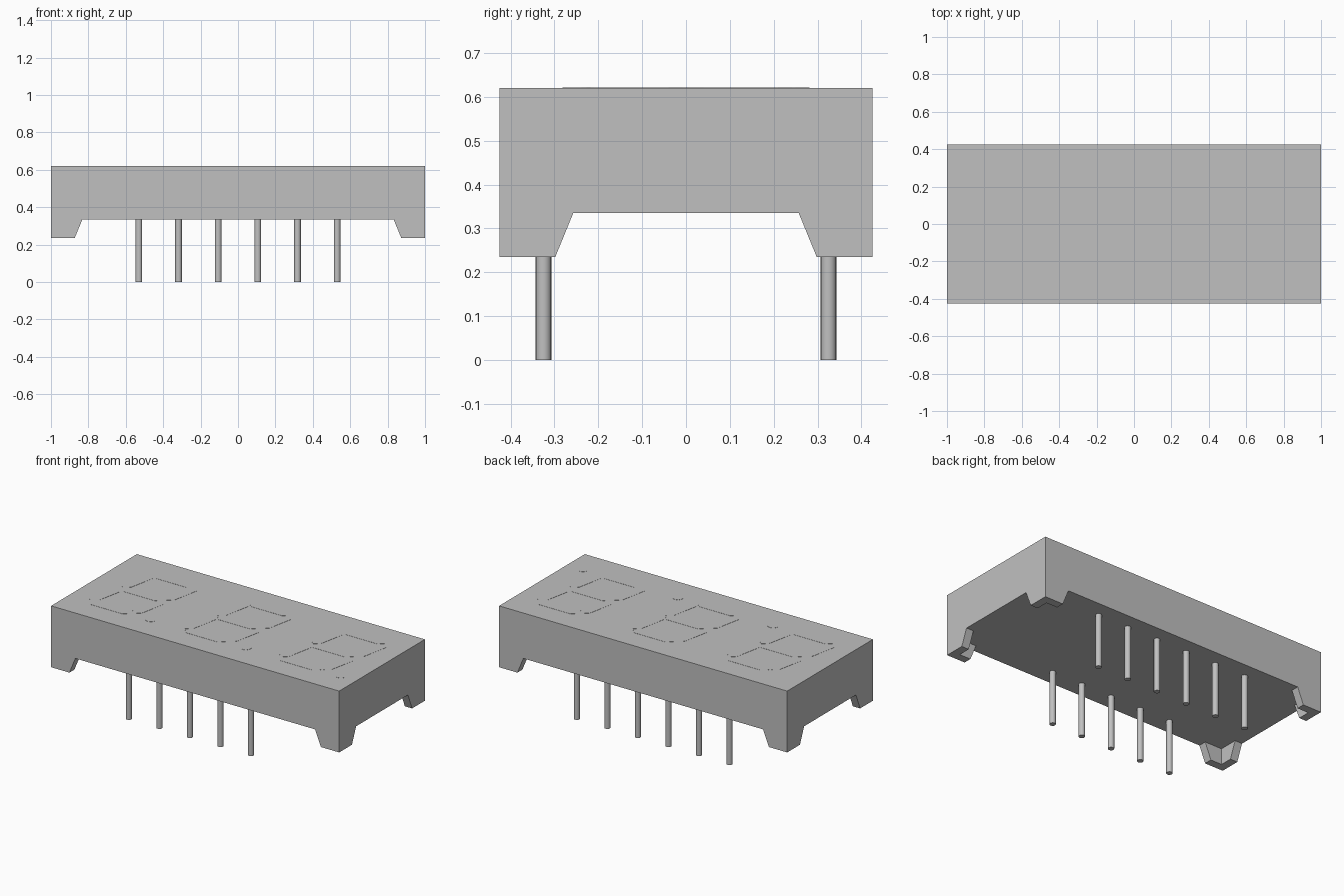
import bpy
import bmesh
from mathutils import Matrix, Vector

cube = bpy.data.objects.get("Cube")
if cube:
    bpy.data.objects.remove(cube, do_unlink=True)

# Main dimensions
HALF_X, HALF_Y = 1.0, 0.425
FOOT_Z, BASE_Z, TOP_Z = 0.235, 0.335, 0.62
PIN_RADIUS, PIN_PITCH, PIN_Y = 0.018, 0.212, 0.325

grey = bpy.data.materials.new("plain_grey")
grey.use_nodes = True
grey.diffuse_color = (0.53, 0.53, 0.53, 1)
grey.node_tree.nodes["Principled BSDF"].inputs["Base Color"].default_value = grey.diffuse_color


def finish(name, bm):
    bmesh.ops.recalc_face_normals(bm, faces=bm.faces)
    mesh = bpy.data.meshes.new(name)
    bm.to_mesh(mesh)
    bm.free()
    mesh.materials.append(grey)
    obj = bpy.data.objects.new(name, mesh)
    bpy.context.collection.objects.link(obj)
    return obj


def loft(bm, lower, upper):
    """Close two matching outlines into a solid."""
    low = [bm.verts.new(p) for p in lower]
    high = [bm.verts.new(p) for p in upper]
    bm.faces.new(low)
    bm.faces.new(high)
    for i in range(len(low)):
        j = (i + 1) % len(low)
        bm.faces.new((low[i], low[j], high[j], high[i]))


# Housing block
bm = bmesh.new()
size = Vector((2 * HALF_X, 2 * HALF_Y, TOP_Z - BASE_Z))
bmesh.ops.create_cube(bm, size=1, matrix=Matrix.Translation((0, 0, (TOP_Z + BASE_Z) / 2))
                      @ Matrix.Diagonal(size).to_4x4())
finish("housing", bm)


# Corner feet: thin angled walls whose arms taper downwards
def angle_outline(sx, sy, arm, wall, z):
    corner = [(0, 0), (arm, 0), (arm, wall), (wall, wall), (wall, arm), (0, arm)]
    return [(sx * (HALF_X - a), sy * (HALF_Y - b), z) for a, b in corner]


for sy, end in ((-1, "front"), (1, "back")):
    for sx, side in ((-1, "right"), (1, "left")):
        bm = bmesh.new()
        loft(bm, angle_outline(sx, sy, 0.127, 0.05, FOOT_Z),
             angle_outline(sx, sy, 0.168, 0.05, BASE_Z))
        finish(f"{end}_{side}_foot", bm)

# Pin rows: the front row is one pin short
for row, y, count in (("front", -PIN_Y, 5), ("back", PIN_Y, 6)):
    bm = bmesh.new()
    height = BASE_Z + 0.01
    for i in range(count):
        bmesh.ops.create_cone(bm, cap_ends=True, segments=16, radius1=PIN_RADIUS,
                              radius2=PIN_RADIUS, depth=height,
                              matrix=Matrix.Translation(((i - 2.5) * PIN_PITCH, y, height / 2)))
    pins = finish(f"{row}_pins", bm)
    bpy.ops.object.select_all(action="DESELECT")
    pins.select_set(True)
    bpy.context.view_layer.objects.active = pins
    bpy.ops.object.shade_smooth_by_angle()

# Slanted digit segments and decimal dots, almost flush with the top
SLANT, WIDE, TALL, STROKE, RAISE = 0.2, 0.15, 0.25, 0.032, 0.001


def plate(bm, points, centre_x):
    def place(z):
        return [(centre_x + x + SLANT * y, y, z) for x, y in points]
    loft(bm, place(TOP_Z - RAISE), place(TOP_Z + RAISE))


def bar(start, end):
    a, b = Vector(start), Vector(end)
    along = (b - a).normalized()
    across = Vector((-along.y, along.x)) * STROKE
    a, b = a + along * 0.008, b - along * 0.008
    step = along * STROKE
    return [a, a + step + across, b - step + across, b, b - step - across, a + step - across]


for name, centre_x in (("right", -0.66), ("middle", 0), ("left", 0.66)):
    bm = bmesh.new()
    for y in (-TALL, 0, TALL):
        plate(bm, bar((-WIDE, y), (WIDE, y)), centre_x)
    for x in (-WIDE, WIDE):
        for y in (-TALL, 0):
            plate(bm, bar((x, y), (x, y + TALL)), centre_x)
    finish(f"{name}_digit", bm)
    bm = bmesh.new()
    bmesh.ops.create_cone(bm, cap_ends=True, segments=16, radius1=STROKE, radius2=STROKE,
                          depth=2 * RAISE,
                          matrix=Matrix.Translation((centre_x + 0.23, -TALL, TOP_Z)))
    finish(f"{name}_decimal_dot", bm)
